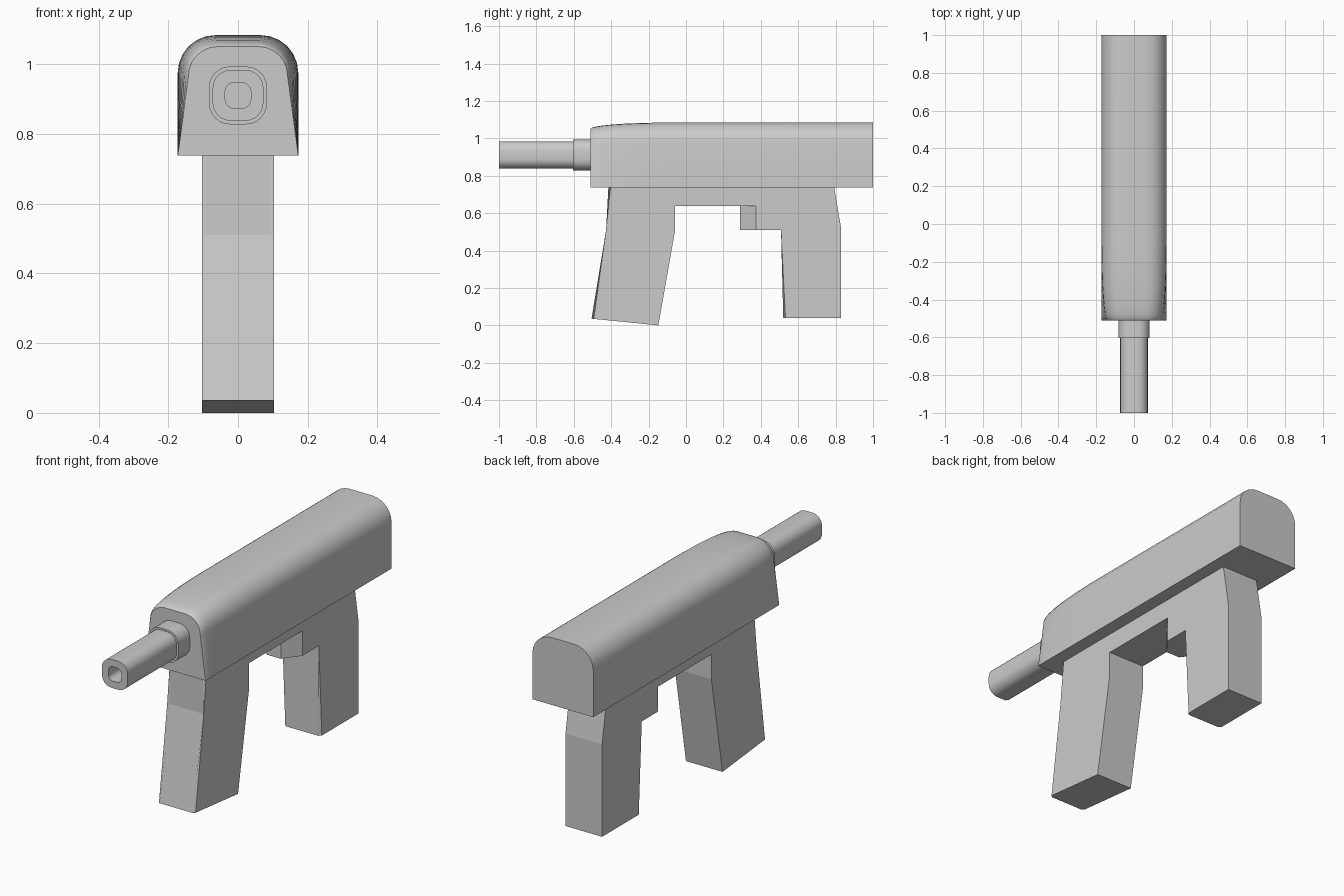
import bpy, bmesh, math

if "Cube" in bpy.data.objects:
    bpy.data.objects.remove(bpy.data.objects["Cube"])


def finish(bm, name, smooth=None):
    bmesh.ops.recalc_face_normals(bm, faces=bm.faces[:])
    mesh = bpy.data.meshes.new(name)
    bm.to_mesh(mesh)
    bm.free()
    ob = bpy.data.objects.new(name, mesh)
    bpy.context.collection.objects.link(ob)
    if smooth:
        bpy.ops.object.select_all(action='DESELECT')
        bpy.context.view_layer.objects.active = ob
        ob.select_set(True)
        bpy.ops.object.shade_smooth_by_angle(angle=math.radians(smooth))
    return ob


def loft(name, rings, smooth=None):
    """Skin matching closed rings of 3D points and cap both ends."""
    bm = bmesh.new()
    loops = [[bm.verts.new(p) for p in ring] for ring in rings]
    n = len(loops[0])
    for a, b in zip(loops, loops[1:]):
        for i in range(n):
            j = (i + 1) % n
            bm.faces.new((a[i], a[j], b[j], b[i]))
    bm.faces.new(loops[0])
    bm.faces.new(loops[-1])
    return finish(bm, name, smooth)


def arc(cx, cz, r, start, y, steps=6):
    return [(cx + r * math.cos(math.radians(start + 90 * i / steps)), y,
             cz + r * math.sin(math.radians(start + 90 * i / steps)))
            for i in range(steps + 1)]


def body_ring(y, k):
    """Flat bottom, rounded top; k is how far the nose has narrowed."""
    hw, top, r = 0.173 - 0.031 * k, 1.084 - 0.033 * k, 0.108 - 0.025 * k
    return ([(-0.173, y, 0.738), (0.173, y, 0.738)]
            + arc(hw - r, top - r, r, 0, y) + arc(r - hw, top - r, r, 90, y))


def tube_ring(y, h, zc=0.911):
    """Square with strongly rounded corners."""
    r = h * 0.72
    c = h - r
    return (arc(c, zc + c, r, 0, y) + arc(-c, zc + c, r, 90, y)
            + arc(-c, zc - c, r, 180, y) + arc(c, zc - c, r, 270, y))


# Main body with a nose that narrows towards the front
rings = []
for i in range(9):
    s = math.sin(math.pi / 2 * (1 - i / 8))
    rings.append(body_ring(-0.1 - 0.41 * s, 1 - math.sqrt(max(0, 1 - s * s))))
rings.append(body_ring(1.0, 0))
loft("main_body", rings, 30)

# Hollow tube and its collar
loft("front_tube", [tube_ring(-0.8, 0.037), tube_ring(-1.0, 0.037),
                    tube_ring(-1.0, 0.073), tube_ring(-0.5, 0.073)], 30)
loft("tube_collar", [tube_ring(-0.603, 0.083), tube_ring(-0.48, 0.083)], 30)

# Lower frame with both grips, extruded from its side profile
profile = [(-0.415, 0.74), (-0.415, 0.51), (-0.505, 0.037), (-0.148, 0.003),
           (-0.058, 0.51), (-0.058, 0.638), (0.375, 0.638), (0.375, 0.51),
           (0.52, 0.51), (0.52, 0.04), (0.83, 0.04), (0.83, 0.515),
           (0.792, 0.74)]
profile[2], profile[3] = (-0.505, 0.036), (-0.148, 0.0)
bm = bmesh.new()
sides = [[bm.verts.new((x, y, z)) for y, z in profile] for x in (-0.104, 0.104)]
for side in sides:
    bm.faces.new(side)
for i in range(len(profile)):
    j = (i + 1) % len(profile)
    bm.faces.new((sides[0][i], sides[0][j], sides[1][j], sides[1][i]))
# Small chamfers on the front edges of the grips
edges = [bm.edges.get((s[i], s[i + 1])) for s in sides for i in (0, 1, 8)]
bmesh.ops.bevel(bm, geom=edges, offset=0.012, segments=1, affect='EDGES')
finish(bm, "lower_frame")

# Wedge-shaped trigger block
outline = [(-0.04, 0.29), (0.04, 0.29), (0.104, 0.375), (-0.104, 0.375)]
loft("trigger_block", [[(x, y, z) for x, y in outline] for z in (0.51, 0.639)])
